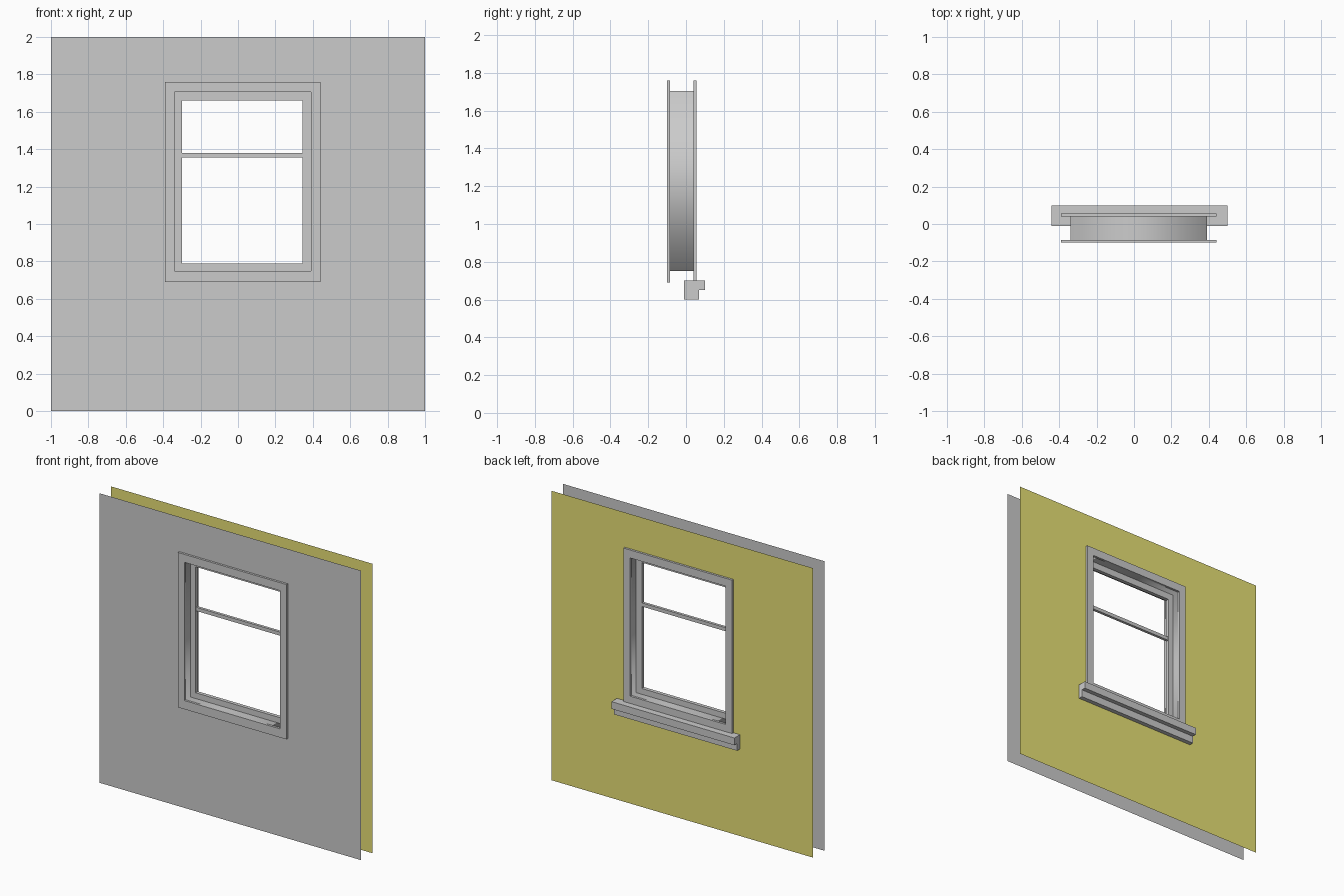
import bpy, bmesh

if "Cube" in bpy.data.objects:
    bpy.data.objects.remove(bpy.data.objects["Cube"], do_unlink=True)


def material(name, rgb):
    mat = bpy.data.materials.new(name)
    mat.use_nodes = True
    mat.diffuse_color = (*rgb, 1)
    mat.node_tree.nodes["Principled BSDF"].inputs["Base Color"].default_value = (*rgb, 1)
    return mat


GREY = material("grey paint", (0.6, 0.6, 0.6))
OLIVE = material("olive yellow paint", (0.8, 0.75, 0.18))

# Rectangles as left, right, bottom, top
WALL = (-1, 1, 0, 2)
CASING = (-0.39, 0.44, 0.69, 1.76)
OPENING = (-0.34, 0.39, 0.75, 1.705)
GLAZING = (-0.30, 0.345, 0.79, 1.66)
FRONT, BACK = -0.085, 0.04
TRIM = 0.015


def finish(name, bm, mat, smooth=False):
    mesh = bpy.data.meshes.new(name)
    bm.to_mesh(mesh)
    bm.free()
    mesh.materials.append(mat)
    for face in mesh.polygons:
        face.use_smooth = smooth
    obj = bpy.data.objects.new(name, mesh)
    bpy.context.collection.objects.link(obj)
    return obj


def loop(bm, rect, y):
    x0, x1, z0, z1 = rect
    return [bm.verts.new((x, y, z)) for x, z in ((x0, z0), (x1, z0), (x1, z1), (x0, z1))]


def bridge(bm, a, b):
    n = len(a)
    for i in range(n):
        j = (i + 1) % n
        bm.faces.new((a[i], a[j], b[j], b[i]))


def sheet(name, outer, inner, y, mat, flip=False):
    """Flat rectangle with a rectangular hole."""
    bm = bmesh.new()
    bridge(bm, loop(bm, outer, y), loop(bm, inner, y))
    if flip:
        bmesh.ops.reverse_faces(bm, faces=bm.faces[:])
    return finish(name, bm, mat)


def frame(name, outer, inner, y0, y1, mat):
    """Solid rectangular frame."""
    bm = bmesh.new()
    loops = [loop(bm, outer, y0), loop(bm, inner, y0), loop(bm, inner, y1), loop(bm, outer, y1)]
    for i in range(4):
        bridge(bm, loops[i], loops[(i + 1) % 4])
    bmesh.ops.recalc_face_normals(bm, faces=bm.faces[:])
    return finish(name, bm, mat)


def extrusion(name, profile, x0, x1, mat):
    """Solid with a y-z profile swept along x."""
    bm = bmesh.new()
    ends = [[bm.verts.new((x, y, z)) for y, z in profile] for x in (x0, x1)]
    bridge(bm, *ends)
    for end in ends:
        bm.faces.new(end)
    bmesh.ops.recalc_face_normals(bm, faces=bm.faces[:])
    return finish(name, bm, mat)


# Wall skins with the window opening
sheet("outer_wall", WALL, OPENING, FRONT, GREY)
sheet("inner_wall", WALL, OPENING, BACK, OLIVE, flip=True)

# Smooth lining between the wall skins
lining = bmesh.new()
bridge(lining, loop(lining, OPENING, FRONT), loop(lining, OPENING, BACK))
bmesh.ops.reverse_faces(lining, faces=lining.faces[:])
finish("window_lining", lining, GREY, smooth=True)

# Casings on both sides of the wall
frame("outer_casing", CASING, OPENING, FRONT - TRIM, FRONT, GREY)
frame("inner_casing", CASING, OPENING, BACK, BACK + TRIM, GREY)

# Sash and its meeting rail
frame("window_sash", OPENING, GLAZING, -0.035, -0.01, GREY)
rail = ((-0.032, 1.355), (-0.013, 1.355), (-0.013, 1.38), (-0.032, 1.38))
extrusion("meeting_rail", rail, GLAZING[0], GLAZING[1], GREY)

# Stepped sill on the inner side
sill = ((-0.01, 0.6), (0.07, 0.6), (0.07, 0.65), (0.1, 0.65), (0.1, 0.7), (-0.01, 0.7))
extrusion("window_sill", sill, -0.44, 0.5, GREY)
